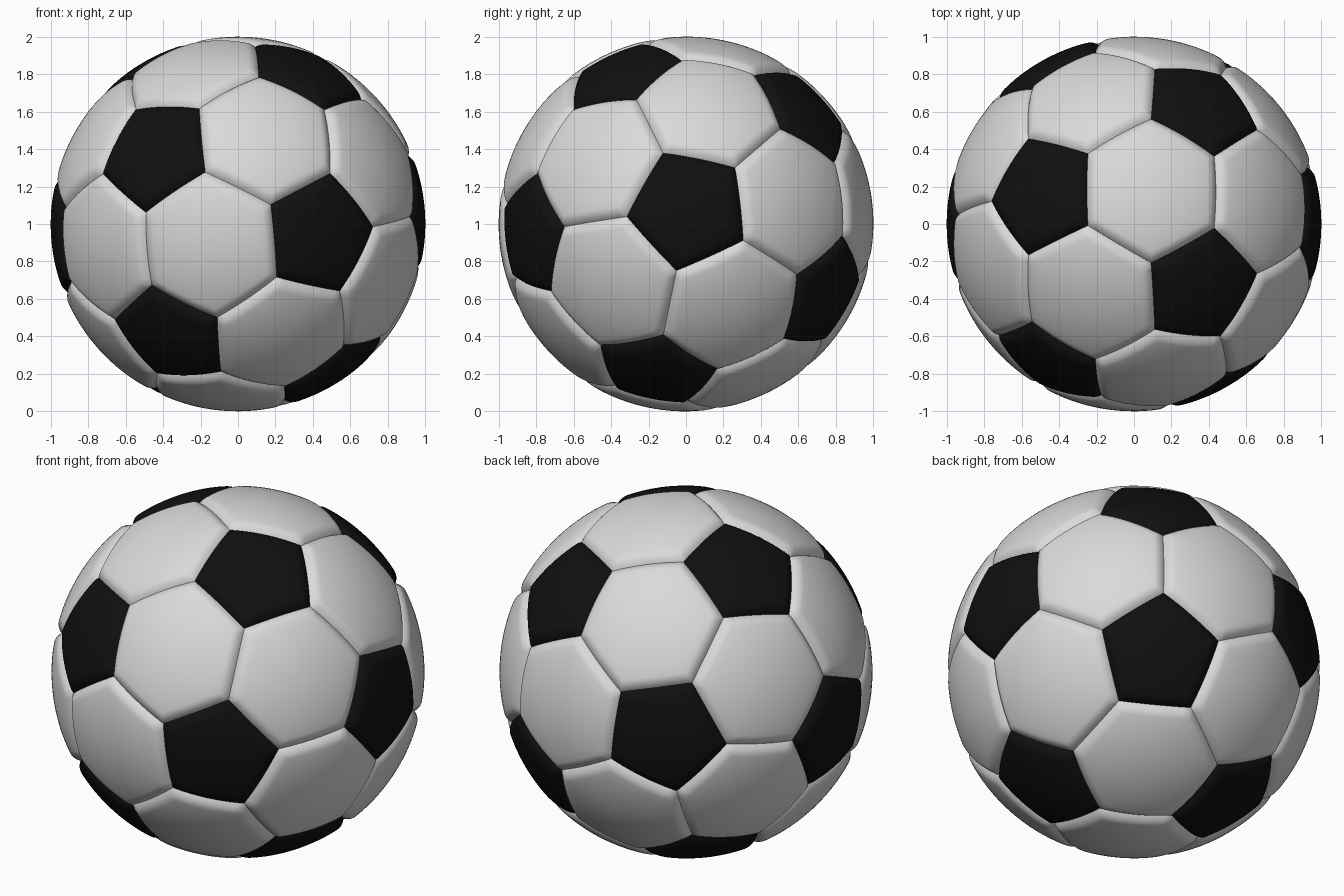
import bpy, bmesh, math
from itertools import combinations
from mathutils import Vector

if "Cube" in bpy.data.objects:
    bpy.data.objects.remove(bpy.data.objects["Cube"])

PHI = (1 + 5 ** 0.5) / 2
SEGS = 12            # divisions along each panel side
GROOVE_W, GROOVE_D = 0.06, 0.027

# Orientation of the ball (three orthogonal symmetry axes)
az = Vector((0.0, -0.979, 0.2)).normalized()
ay = Vector((-0.8925, 0.089, 0.442))
ay = (ay - az * ay.dot(az)).normalized()
ax = ay.cross(az)

# Twelve pentagon centre directions
dirs = []
for s in (1, -1):
    for t in (PHI, -PHI):
        for v in ((0, s, t), (s, t, 0), (t, 0, s)):
            dirs.append((ax * v[0] + ay * v[1] + az * v[2]).normalized())


def adjacent(a, b):
    return 0.3 < a.dot(b) < 0.6


# Panel outlines: 12 pentagons and 20 hexagons
panels = []
for a in dirs:
    ring = [(2 * a + b) / 3 for b in dirs if adjacent(a, b)]
    u = (ring[0] - a * ring[0].dot(a)).normalized()
    w = a.cross(u)
    ring.sort(key=lambda p: math.atan2(p.dot(w), p.dot(u)))
    panels.append(ring)
for a, b, c in combinations(dirs, 3):
    if adjacent(a, b) and adjacent(b, c) and adjacent(a, c):
        if a.cross(b).dot(c) < 0:
            b, c = c, b
        panels.append([(2 * p + q) / 3 for p, q in
                       ((a, b), (b, a), (b, c), (c, b), (c, a), (a, c))])

bm = bmesh.new()


def add_panel(outline):
    """Puffed panel made of rings running from the seam to the centre."""
    n = len(outline)
    centre = sum(outline, Vector()) / n
    size = outline[0].length
    apothem = ((outline[0] + outline[1]) / 2 - centre).length / size
    dists = [0, 0.005, 0.011, 0.018, 0.027, 0.038, 0.05, 0.063]
    dists += [0.063 + (apothem - 0.063) * k / 8 for k in range(1, 8)]
    rings = []
    for d in dists:
        t = 1 - d / apothem
        r = 1 - GROOVE_D * max(0, 1 - d / GROOVE_W) ** 2 - 0.004 * t ** 6
        ring = []
        for i in range(n):
            for k in range(SEGS):
                p = outline[i].lerp(outline[(i + 1) % n], k / SEGS)
                ring.append(bm.verts.new(centre.lerp(p, t).normalized() * r))
        rings.append(ring)
    mat = 1 if n == 5 else 0
    m = n * SEGS
    for o, i in zip(rings, rings[1:]):
        for k in range(m):
            j = (k + 1) % m
            bm.faces.new((o[k], o[j], i[j], i[k])).material_index = mat
    mid = bm.verts.new(centre.normalized())
    for k in range(m):
        f = bm.faces.new((rings[-1][k], rings[-1][(k + 1) % m], mid))
        f.material_index = mat


for outline in panels:
    add_panel(outline)

# Weld the seams and stand the ball on the ground
bmesh.ops.remove_doubles(bm, verts=bm.verts, dist=0.0005)
bmesh.ops.recalc_face_normals(bm, faces=bm.faces)
bmesh.ops.translate(bm, verts=bm.verts, vec=(0, 0, 1))
mesh = bpy.data.meshes.new("ball")
bm.to_mesh(mesh)
bm.free()

for name, c in (("white leather", 0.7), ("black leather", 0.005)):
    mat = bpy.data.materials.new(name)
    mat.diffuse_color = (c, c, c, 1)
    mat.use_nodes = True
    mat.node_tree.nodes["Principled BSDF"].inputs["Base Color"].default_value = mat.diffuse_color
    mesh.materials.append(mat)

ball = bpy.data.objects.new("ball", mesh)
bpy.context.collection.objects.link(ball)
bpy.context.view_layer.objects.active = ball
ball.select_set(True)
bpy.ops.object.shade_smooth_by_angle(angle=math.radians(50))
